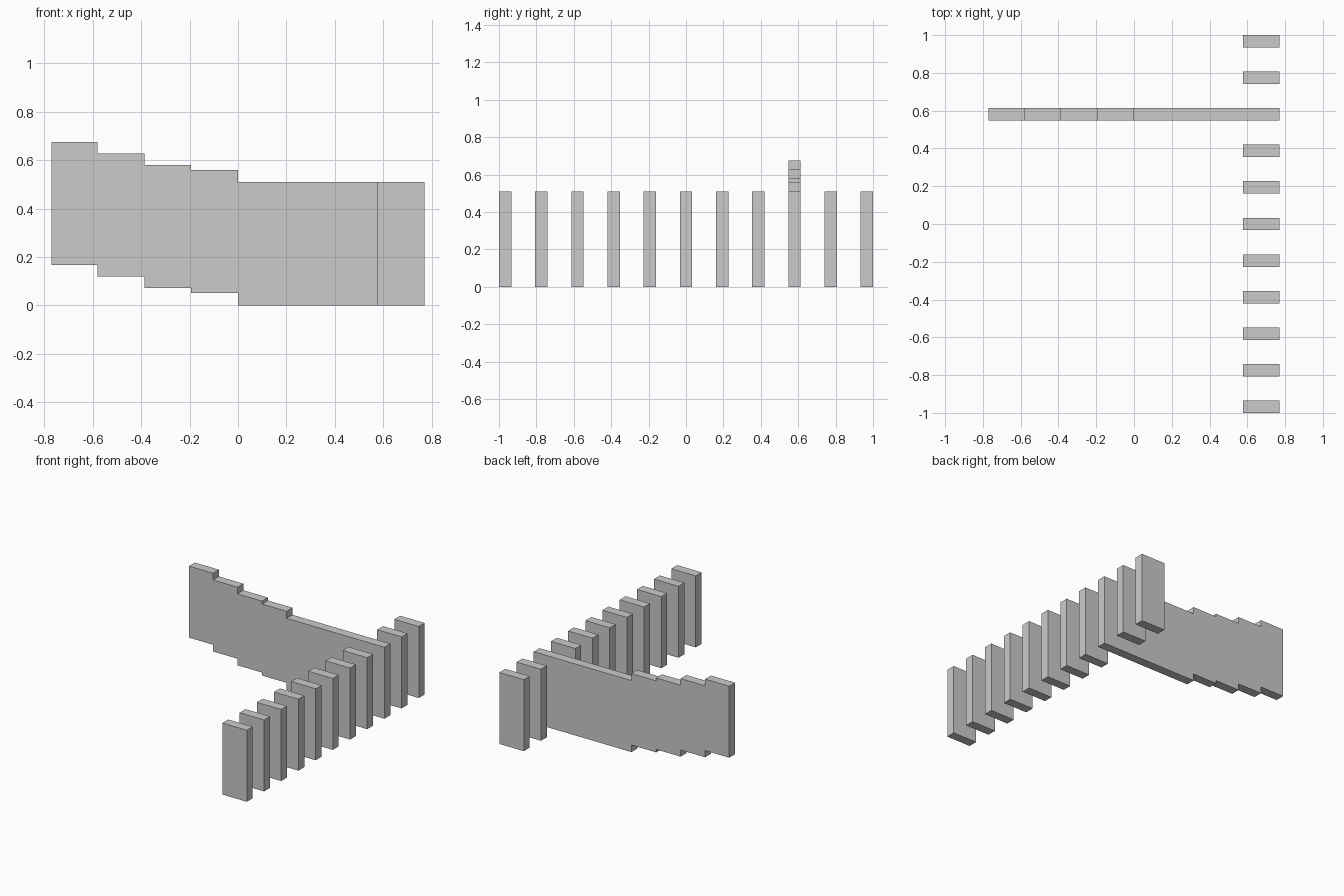
import bpy

if "Cube" in bpy.data.objects:
    bpy.data.objects.remove(bpy.data.objects["Cube"])

HEIGHT = 0.509
THICK = 0.066
PITCH = 0.1934
WIDTH = 0.1925
RIGHT = 0.77


def extrude_profile(name, points, y):
    """Closed x-z outline given thickness along y."""
    n = len(points)
    verts = [(x, y + s * THICK / 2, z) for s in (-1, 1) for x, z in points]
    faces = [tuple(range(n)), tuple(reversed(range(n, 2 * n)))]
    faces += [(i, i + n, (i + 1) % n + n, (i + 1) % n) for i in range(n)]
    mesh = bpy.data.meshes.new(name)
    mesh.from_pydata(verts, [], faces)
    obj = bpy.data.objects.new(name, mesh)
    bpy.context.collection.objects.link(obj)
    return obj


# Stepped wall: (left x, right x, base z) for each section
steps = [(-0.77, -0.58, 0.166), (-0.58, -0.387, 0.118), (-0.387, -0.194, 0.071),
         (-0.194, 0.0, 0.05), (0.0, RIGHT, 0.0)]
bottom = [(x, z) for a, b, z in steps for x in (a, b)]
wall = bottom + [(x, z + HEIGHT) for x, z in reversed(bottom)]

# Short panel repeated along the row
left = RIGHT - WIDTH
panel = [(left, 0), (RIGHT, 0), (RIGHT, HEIGHT), (left, HEIGHT)]

# Row of eleven slots, the ninth holding the stepped wall
for i in range(11):
    y = (i - 5) * PITCH
    if i == 8:
        extrude_profile("stepped_wall", wall, y)
    else:
        extrude_profile(f"panel_{i + 1}", panel, y)
